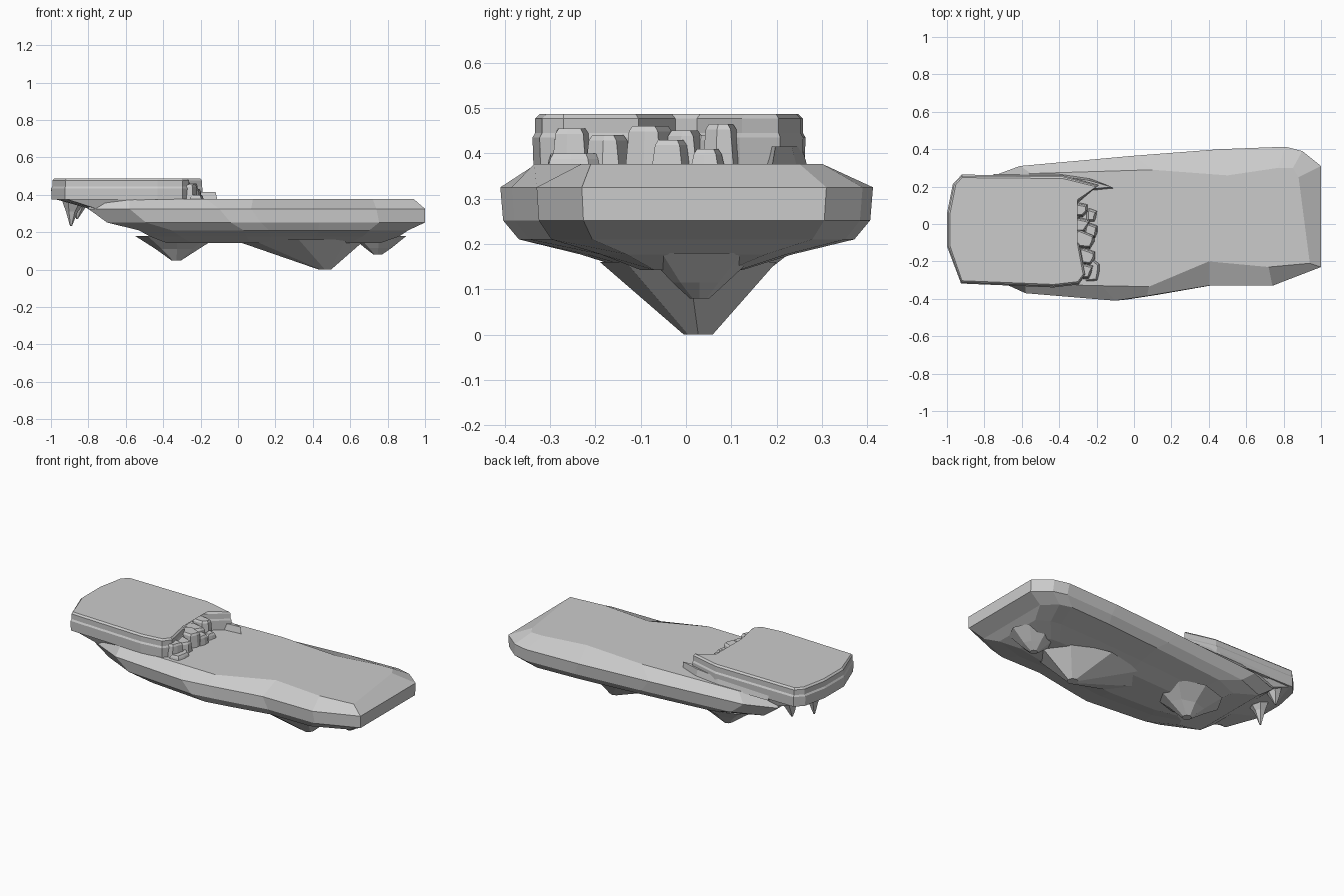
import bpy, bmesh, math, random

if "Cube" in bpy.data.objects:
    bpy.data.objects.remove(bpy.data.objects["Cube"])
random.seed(4)


def loft(name, rings):
    """Skin equal-length closed rings, listed top to bottom, and cap both ends."""
    bm = bmesh.new()
    vs = [[bm.verts.new(p) for p in r] for r in rings]
    n = len(vs[0])
    for a, b in zip(vs, vs[1:]):
        for i in range(n):
            j = (i + 1) % n
            bm.faces.new((a[i], b[i], b[j], a[j]))
    caps = [bm.faces.new(vs[0]), bm.faces.new(vs[-1][::-1])]
    bmesh.ops.triangulate(bm, faces=caps)
    bmesh.ops.recalc_face_normals(bm, faces=bm.faces)
    me = bpy.data.meshes.new(name)
    bm.to_mesh(me)
    bm.free()
    ob = bpy.data.objects.new(name, me)
    bpy.context.collection.objects.link(ob)
    return ob


def at(pts, z):
    return [(x, y, z) for x, y in pts]


def fit(pts, x0, x1, sy, z):
    """Remap an outline to a new x range and y scale."""
    lo, hi = min(p[0] for p in pts), max(p[0] for p in pts)
    return [(x0 + (x - lo) / (hi - lo) * (x1 - x0), y * sy, z) for x, y in pts]


def offset(pts, d, z):
    """Move an anticlockwise outline outward by d."""
    out = []
    for i, (x, y) in enumerate(pts):
        (ax, ay), (bx, by) = pts[i - 1], pts[(i + 1) % len(pts)]
        tx, ty = bx - ax, by - ay
        l = math.hypot(tx, ty)
        out.append((x + d * ty / l, y - d * tx / l, z))
    return out


def ellipse(x0, x1, y0, y1, z, n=8):
    return [((x0 + x1) / 2 + (x1 - x0) / 2 * math.cos(math.tau * i / n),
             (y0 + y1) / 2 + (y1 - y0) / 2 * math.sin(math.tau * i / n), z)
            for i in range(n)]


def disc(x, y, r, z, n=8):
    return ellipse(x - r, x + r, y - r, y + r, z, n)


# main slab with bevelled rim and tapering underside
rim = [(-.8, -.27), (-.58, -.37), (-.1, -.41), (.07, -.385), (.4, -.33),
       (.74, -.33), (1, -.23), (1, .31), (.9, .39), (.81, .413), (.46, .4),
       (0, .365), (-.61, .31), (-.8, .24)]
top = [(-.8, -.27), (-.58, -.32), (-.17, -.33), (.08, -.335), (.4, -.2),
       (.72, -.23), (.94, -.21), (.88, .25), (.85, .3), (.77, .3), (.5, .26),
       (.1, .29), (-.55, .27), (-.8, .24)]
loft("main_slab", [at(top, .377), at(rim, .325), fit(rim, -.7, 1, .985, .252),
                   fit(rim, -.53, .91, .9, .21), fit(rim, -.47, .86, .57, .177),
                   fit(rim, -.38, .76, .3, .142)])

# hanging rock points under the slab
loft("large_point", [ellipse(-.03, .68, -.19, .2, .16), disc(.465, .027, .032, 0)])
loft("rear_point", [ellipse(-.55, -.1, -.11, .23, .18),
                    ellipse(-.44, -.21, -.02, .14, .11), disc(-.33, .06, .027, .05)])
loft("end_point", [ellipse(.6, .9, -.09, .16, .18),
                   ellipse(.68, .82, -.03, .09, .115), disc(.747, .03, .022, .08)])

# upper plateau with broken front edge
plateau = [(-.985, -.12), (-.92, -.305), (-.43, -.325), (-.3, -.31), (-.27, -.27),
           (-.3, -.11), (-.47, -.03), (-.48, .03), (-.3, .13), (-.2, .2),
           (-.38, .245), (-.92, .25), (-.955, .21), (-.985, .06)]
loft("plateau", [offset(plateau, -.002, .487), offset(plateau, .008, .477),
                 offset(plateau, .008, .445), offset(plateau, .014, .435),
                 offset(plateau, .012, .375)])

# overhang sloping back beneath the plateau
over = [(-.982, -.12), (-.92, -.305), (-.5, -.33), (-.5, .26), (-.92, .25), (-.982, .06)]
loft("overhang", [at(over, .378), fit(over, -.81, -.5, .95, .33),
                  fit(over, -.7, -.5, .85, .26)])

# stalactites under the overhang
for name, x, y, z, r in [("stalactite_long", -.893, .02, .232, .07),
                         ("stalactite_short", -.86, .19, .272, .055)]:
    loft(name, [disc(x + .02, y, r, .375, 6), disc(x + .005, y, r * .45, .31, 6),
                disc(x, y, .005, z, 6)])

# low ledge tapering off at the foot of the plateau's rear side
ledge = [(-.75, .2), (-.3, .17), (-.11, .19), (-.24, .245), (-.4, .268), (-.75, .268)]
loft("rear_ledge", [offset(ledge, -.012, .415), at(ledge, .37)])

# stepped blocks along the broken edge: x, y, half width, half depth, top
blocks = [(-.27, -.25, .05, .05, .455), (-.26, -.17, .05, .045, .44),
          (-.27, -.08, .06, .05, .46), (-.23, -.03, .035, .04, .43),
          (-.3, .0, .06, .045, .45), (-.36, .04, .07, .04, .44),
          (-.3, .08, .05, .04, .465), (-.22, -.24, .04, .06, .40),
          (-.23, .05, .03, .04, .41)]
for i, (x, y, a, b, z) in enumerate(blocks):
    foot = [(x + sx * a * random.uniform(.8, 1.05), y + sy * b * random.uniform(.8, 1.1))
            for sx, sy in [(-1, -1), (.6, -1), (1, -.3), (1, .5), (-.4, 1), (-1, .6)]]
    loft(f"broken_block_{i + 1}", [offset(foot, -.012, z), offset(foot, -.004, z - .012),
                                   offset(foot, .004, .365)])
